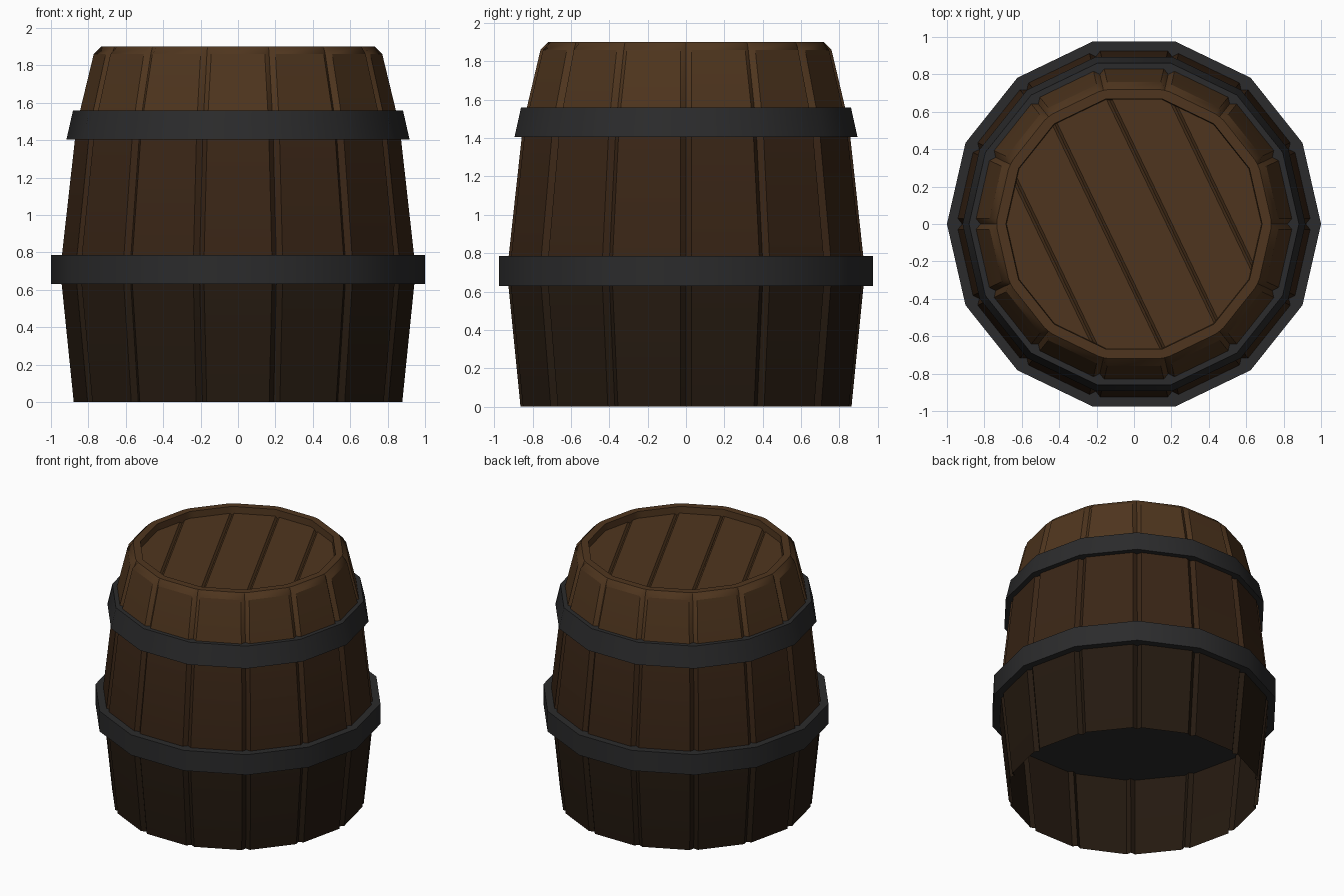
import bpy, bmesh, math
from mathutils import Vector

if "Cube" in bpy.data.objects:
    bpy.data.objects.remove(bpy.data.objects["Cube"])

N = 14
STEP = 2 * math.pi / N


def material(name, rgb):
    m = bpy.data.materials.new(name)
    m.diffuse_color = (*rgb, 1)
    m.use_nodes = True
    m.node_tree.nodes["Principled BSDF"].inputs["Base Color"].default_value = m.diffuse_color
    return m


def finish(bm, name, mats):
    bmesh.ops.recalc_face_normals(bm, faces=bm.faces)
    me = bpy.data.meshes.new(name)
    bm.to_mesh(me)
    bm.free()
    ob = bpy.data.objects.new(name, me)
    bpy.context.collection.objects.link(ob)
    for m in mats:
        me.materials.append(m)
    bpy.ops.object.select_all(action='DESELECT')
    ob.select_set(True)
    bpy.context.view_layer.objects.active = ob
    bpy.ops.object.shade_smooth_by_angle(angle=math.radians(30))
    return ob


def corner(k, r, z):
    return Vector((r * math.cos(k * STEP), r * math.sin(k * STEP), z))


def stave_ring(bm, z, r, depth, half=0.03):
    """14-sided ring with a V groove at every corner."""
    verts = []
    for k in range(N):
        c = corner(k, r, z)
        for p in (c + (corner(k - 1, r, z) - c).normalized() * half,
                  corner(k, r - depth, z),
                  c + (corner(k + 1, r, z) - c).normalized() * half):
            verts.append(bm.verts.new(p))
    return verts


def bridge(bm, a, b, mat=0):
    n = len(a)
    for i in range(n):
        j = (i + 1) % n
        bm.faces.new((a[i], a[j], b[j], b[i])).material_index = mat


wood = [material("wood_upper", (0.078, 0.036, 0.013)),
        material("wood_middle", (0.042, 0.019, 0.008)),
        material("wood_lower", (0.018, 0.010, 0.005))]
iron = material("iron", (0.024, 0.024, 0.025))

# Staves: open-bottomed shell, chamfered at the top, with an inner lip
profile = [(0, 0.885, 0.03, 2), (0.705, 0.957, 0.03, 2), (1.48, 0.870, 0.03, 1),
           (1.86, 0.778, 0.03, 0), (1.90, 0.738, 0.005, 0),
           (1.90, 0.685, 0, 0), (1.83, 0.680, 0, 0)]
bm = bmesh.new()
prev = None
for z, r, depth, mat in profile:
    ring = stave_ring(bm, z, r, depth)
    if prev:
        bridge(bm, prev, ring, mat)
    prev = ring
finish(bm, "staves", wood)

# Barrel head: recessed planks separated by V grooves
bm = bmesh.new()
bm.faces.new([bm.verts.new(corner(k, 0.685, 1.85)) for k in range(N)])
across = Vector((math.cos(STEP), math.sin(STEP), 0))
grooves = (-0.47, -0.15, 0.17, 0.47)
for g in grooves:
    for off in (g - 0.014, g, g + 0.014):
        bmesh.ops.bisect_plane(bm, geom=bm.verts[:] + bm.edges[:] + bm.faces[:],
                               plane_co=across * off, plane_no=across)
for v in bm.verts:
    if any(abs(v.co.dot(across) - g) < 1e-4 for g in grooves):
        v.co.z -= 0.015
head = finish(bm, "barrel_head", wood[:1])


# Hoops: solid 14-sided bands
def hoop(name, z0, z1, r0, r1):
    bm = bmesh.new()
    bot = [bm.verts.new(corner(k, r0, z0)) for k in range(N)]
    top = [bm.verts.new(corner(k, r1, z1)) for k in range(N)]
    bridge(bm, bot, top)
    bm.faces.new(bot[::-1])
    bm.faces.new(top)
    finish(bm, name, [iron])


hoop("lower_hoop", 0.63, 0.785, 1.0, 1.0)
hoop("upper_hoop", 1.405, 1.56, 0.917, 0.882)
